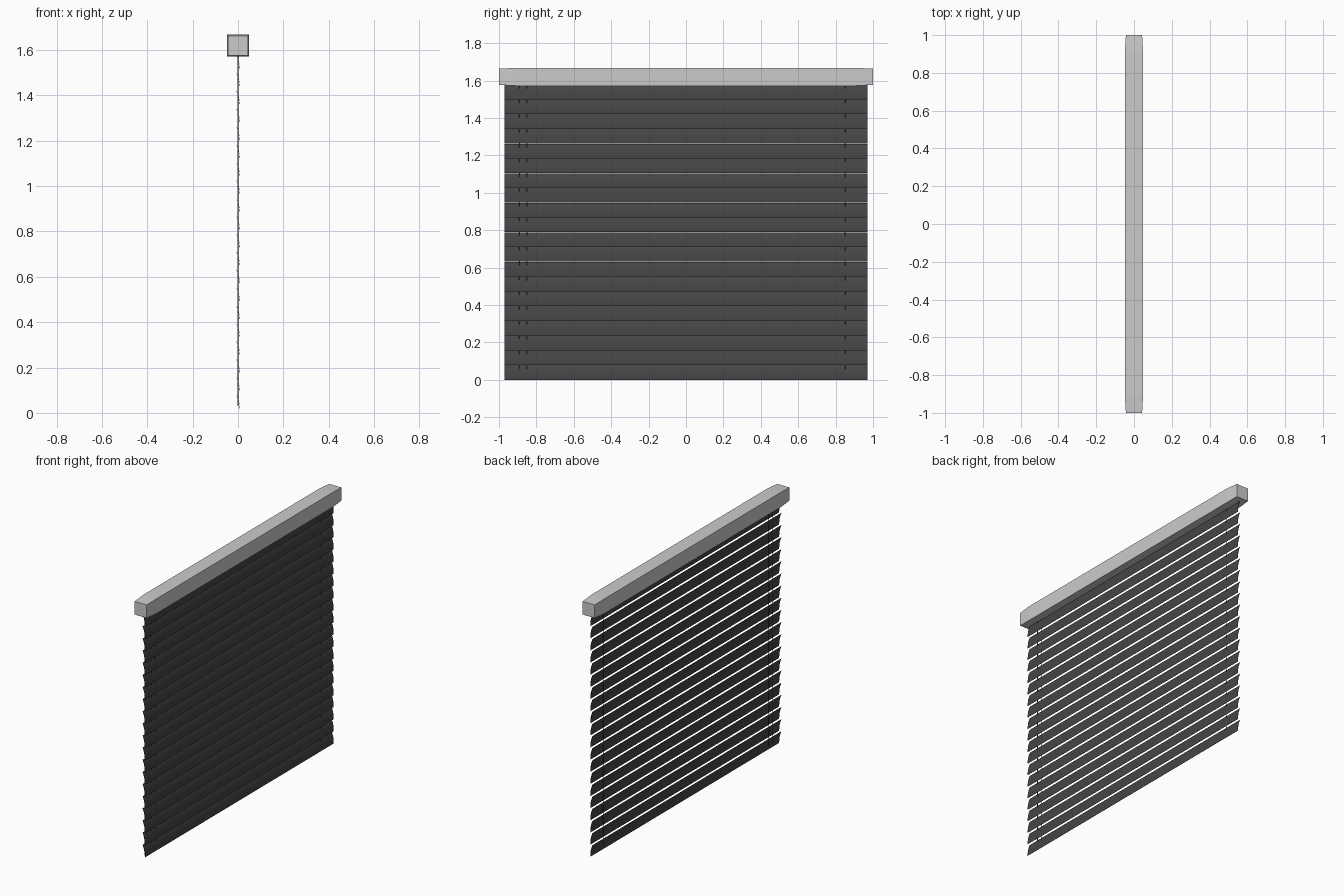
import bpy, bmesh

if "Cube" in bpy.data.objects:
    bpy.data.objects.remove(bpy.data.objects["Cube"])

dark = bpy.data.materials.new("dark_slat")
dark.diffuse_color = (0.06, 0.06, 0.06, 1)
dark.use_nodes = True
dark.node_tree.nodes["Principled BSDF"].inputs["Base Color"].default_value = dark.diffuse_color


def make_object(name, bm, mat=None):
    bmesh.ops.recalc_face_normals(bm, faces=bm.faces)
    mesh = bpy.data.meshes.new(name)
    bm.to_mesh(mesh)
    bm.free()
    obj = bpy.data.objects.new(name, mesh)
    bpy.context.collection.objects.link(obj)
    if mat:
        mesh.materials.append(mat)
    return obj


def loft(name, sections, mat=None):
    """Skin equal-length closed rings of points and cap both ends."""
    bm = bmesh.new()
    rings = [[bm.verts.new(p) for p in s] for s in sections]
    n = len(rings[0])
    for a, b in zip(rings, rings[1:]):
        for i in range(n):
            j = (i + 1) % n
            bm.faces.new((a[i], a[j], b[j], b[i]))
    bm.faces.new(rings[0])
    bm.faces.new(rings[-1])
    return make_object(name, bm, mat)


# Head rail: square box, slightly tapered towards both ends
def square(y, h, zc=1.62):
    return [(sx * h, y, zc + sz * h) for sx, sz in ((-1, -1), (1, -1), (1, 1), (-1, 1))]


loft("head_rail", [square(-1, 0.043), square(-0.91, 0.048),
                   square(0.91, 0.048), square(1, 0.043)])

# Slats: thin curved strips, lower edge leaning to +x
COUNT, PITCH, HEIGHT, THICK = 20, 0.0789, 0.0785, 0.0012
STEPS = 8
outer = []
for i in range(STEPS + 1):
    t = i / STEPS
    x = 0.0095 - 0.0155 * t + 0.018 * t * (1 - t)
    outer.append((x, HEIGHT * t))
profile = outer + [(x - THICK, z) for x, z in reversed(outer)]
for k in range(COUNT):
    slat = loft(f"slat_{k + 1}", [[(x, y, z + k * PITCH) for x, z in profile]
                                  for y in (-0.97, 0.97)], dark)
    bpy.ops.object.select_all(action='DESELECT')
    slat.select_set(True)
    bpy.context.view_layer.objects.active = slat
    bpy.ops.object.shade_smooth_by_angle()

# Lift cords: thin strings through the slats near both ends
for i, y in enumerate((-0.89, -0.85, 0.85)):
    bpy.ops.mesh.primitive_cylinder_add(vertices=8, radius=0.002, depth=1.55,
                                        location=(0, y, 0.03 + 0.775))
    cord = bpy.context.object
    cord.name = f"lift_cord_{i + 1}"
    cord.data.materials.append(dark)
